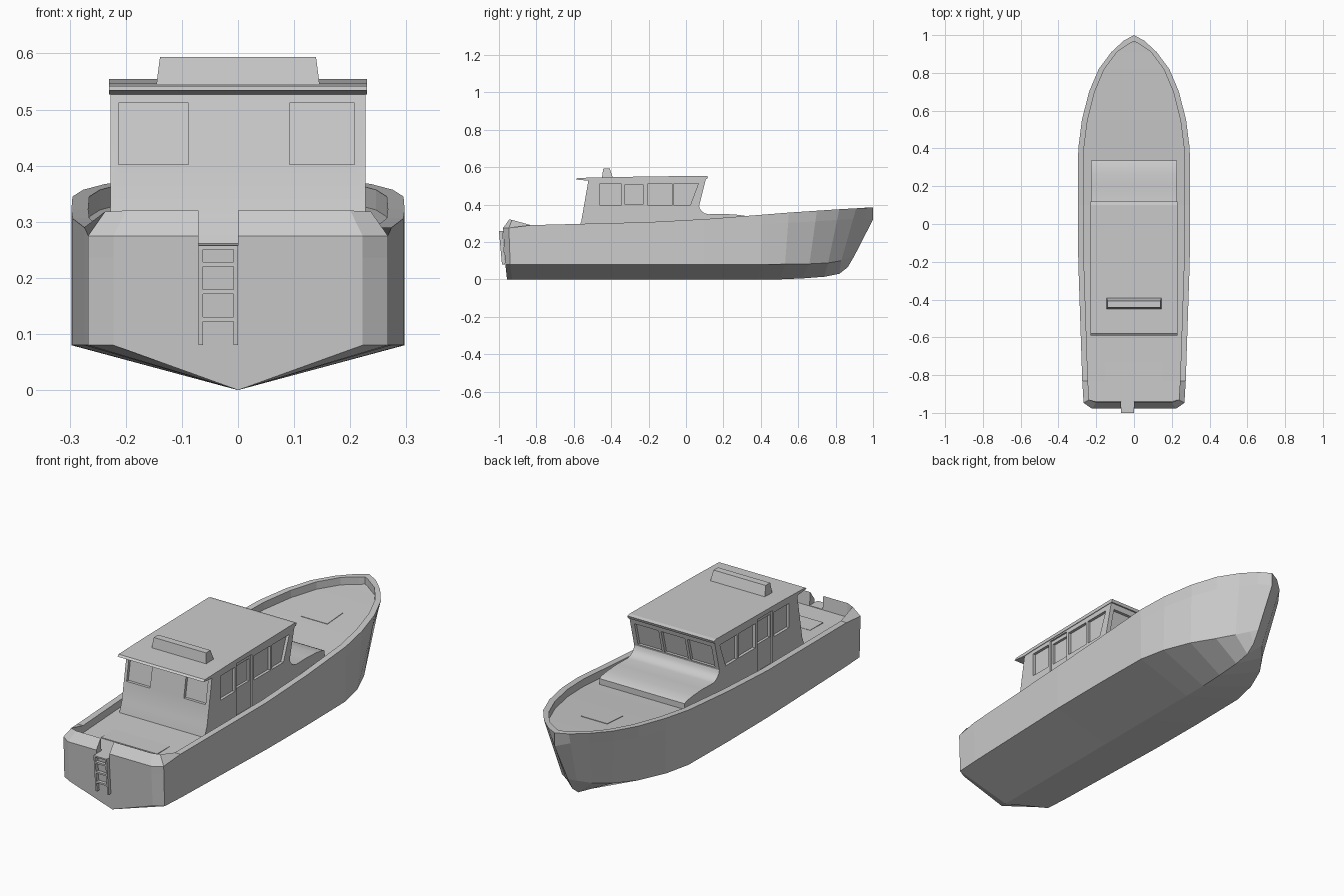
import bpy, bmesh
from mathutils import Vector

if "Cube" in bpy.data.objects:
    bpy.data.objects.remove(bpy.data.objects["Cube"])


def make(name, verts, faces):
    bm = bmesh.new()
    vs = [bm.verts.new(v) for v in verts]
    for f in faces:
        bm.faces.new([vs[i] for i in f])
    bmesh.ops.remove_doubles(bm, verts=bm.verts, dist=1e-4)
    bmesh.ops.recalc_face_normals(bm, faces=bm.faces)
    me = bpy.data.meshes.new(name)
    bm.to_mesh(me)
    bm.free()
    ob = bpy.data.objects.new(name, me)
    bpy.context.collection.objects.link(ob)
    return ob


def prism(name, yz, x0, x1):
    """Side profile (y, z) extruded across the boat from x0 to x1."""
    n = len(yz)
    verts = [(x, y, z) for x in (x0, x1) for y, z in yz]
    faces = [(i, (i + 1) % n, n + (i + 1) % n, n + i) for i in range(n)]
    return make(name, verts, faces + [tuple(range(n)), tuple(range(n, 2 * n))])


def box(name, x0, x1, y0, y1, z0, z1):
    return prism(name, [(y0, z0), (y1, z0), (y1, z1), (y0, z1)], x0, x1)


def cut(ob, cutter):
    cutter.hide_render = True
    m = ob.modifiers.new("cut", 'BOOLEAN')
    m.operation, m.solver, m.object = 'DIFFERENCE', 'EXACT', cutter
    bpy.context.view_layer.objects.active = ob
    bpy.ops.object.modifier_apply(modifier=m.name)
    bpy.data.objects.remove(cutter)


# Hull stations: sheer y, w, z | chine y, w, z | keel y, z
stations = [
    (-.978, .222, .275, -.966, .222, .08, -.957, 0),
    (-.947, .267, .275, -.94, .267, .08, -.93, 0),
    (-.83, .274, .29, -.83, .274, .08, -.83, 0),
    (-.2, .295, .306, -.2, .295, .08, -.2, 0),
    (.1, .297, .322, .1, .297, .08, .1, 0),
    (.4, .295, .345, .4, .293, .08, .38, 0),
    (.55, .276, .357, .53, .265, .081, .5, 0),
    (.7, .238, .367, .66, .21, .083, .62, .005),
    (.82, .187, .375, .76, .14, .088, .74, .014),
    (.91, .12, .38, .83, .08, .1, .82, .03),
    (.97, .055, .383, .875, .03, .115, .865, .065),
    (1.0, 0, .385, .9, 0, .125, .885, .1),
]
verts, faces = [], []
last = len(stations) - 1
for i, (ys, w, zs, yc, wc, zc, yk, zk) in enumerate(stations):
    S, C = Vector((w, ys, zs)), Vector((wc, yc, zc))
    U = C.lerp(S, .8) if i < last else Vector((0, 1.0, .32))
    yi = {0: -.945, 1: -.93, last - 1: .955, last: .968}.get(i, ys)
    zi = {0: .32, 1: .318}.get(i, zs)
    xi = .2 if i == 0 else max(w - .03, 0)
    zd = .255 if i < 3 else zs - .036
    side = [C, U, S, Vector((xi, yi, zi)), Vector((xi, max(yi, -.94), zd))]
    verts += [Vector((0, yk, zk))] + side
    verts += [Vector((-p.x, p.y, p.z)) for p in reversed(side)]
N = 11
for i in range(last):
    for j in range(N):
        k = (j + 1) % N
        a, b = i * N, (i + 1) * N
        # skip quads that collapse at the stem; keep triangles instead
        faces.append((a + j, a + k, b + k, b + j))
# Transom, sloping stern rail and its inner wall
faces += [(0, 1, 2, 3, 8, 9, 10), (3, 4, 7, 8), (4, 5, 6, 7)]
hull = make("hull", verts, faces)
cut(hull, box("gate_cutter", -.07, 0, -1.05, -.9, .256, .4))

# Cabin and forward trunk
W = .227
cabin = prism("cabin", [
    (-.58, .24), (-.578, .265), (-.56, .31), (-.52, .54), (.107, .54), (.07, .392),
    (.074, .378), (.084, .364), (.1, .353), (.12, .348), (.2, .35), (.27, .346),
    (.32, .339), (.335, .332), (.335, .28), (.1, .26)], -W, W)


def aft(z):
    return -.56 + (z - .31) * .174


def fore(z):
    return .07 + (z - .392) * .25


# Recessed side doors and windows
side_openings = [
    ([(-.459, .395), (-.347, .395), (-.347, .512), (-.459, .512)], .014),
    ([(-.336, .27), (-.219, .27), (-.219, .525), (-.336, .525)], .008),
    ([(-.325, .4), (-.229, .4), (-.229, .507), (-.325, .507)], .02),
    ([(-.203, .395), (-.075, .395), (-.075, .512), (-.203, .512)], .014),
    ([(-.064, .395), (.022, .395), (.066, .512), (-.064, .512)], .014),
]
for yz, depth in side_openings:
    for s in (-1, 1):
        cut(cabin, prism("opening_cutter", yz, s * (W - depth), s * (W + .03)))

# Recessed aft windows and three-pane windscreen
for wall, s, panes in ((aft, -1, [(-.213, -.088), (.092, .208)]),
                       (fore, 1, [(-.205, -.077), (-.063, .063), (.077, .205)])):
    lo, hi = .402, .512
    yz = [(wall(lo) - s * .014, lo), (wall(lo) + s * .03, lo),
          (wall(hi) + s * .03, hi), (wall(hi) - s * .014, hi)]
    for x0, x1 in panes:
        cut(cabin, prism("window_cutter", yz, x0, x1))

# Roof with aft overhang
prism("roof", [(-.59, .534), (-.58, .542), (-.4, .547), (.1, .554), (.118, .55),
               (.113, .537), (-.45, .53), (-.52, .527)], -.23, .23)

# Tapered housing on the roof
t = [(-.146, -.45, .54), (.146, -.45, .54), (.146, -.39, .54), (-.146, -.39, .54),
     (-.139, -.442, .594), (.139, -.442, .594), (.139, -.408, .594), (-.139, -.408, .594)]
make("roof_housing", t, [(0, 1, 2, 3), (4, 5, 6, 7), (0, 1, 5, 4),
                         (1, 2, 6, 5), (2, 3, 7, 6), (3, 0, 4, 7)])

# Boarding ladder
for name, x in (("left", -.07), ("right", -.008)):
    prism(name + "_ladder_rail", [(-.967, .08), (-.984, .08), (-1.0, .256), (-.98, .256)],
          x, x + .008)
for z in (.126, .175, .224):
    y = -.984 - (z - .08) * .09
    box("ladder_rung", -.066, -.004, y, y + .016, z - .004, z + .004)
box("ladder_top_step", -.07, 0, -1.0, -.94, .251, .2575)

# Nearly flush deck hatches
prism("foredeck_hatch", [(.58, .31), (.7, .32), (.7, .3335), (.58, .325)], -.07, .07)
box("aft_deck_hatch", -.15, .15, -.83, -.73, .25, .2585)

# Soft shading on the cabin's curved front
bpy.ops.object.select_all(action='DESELECT')
cabin.select_set(True)
bpy.context.view_layer.objects.active = cabin
bpy.ops.object.shade_smooth_by_angle(angle=.5)
